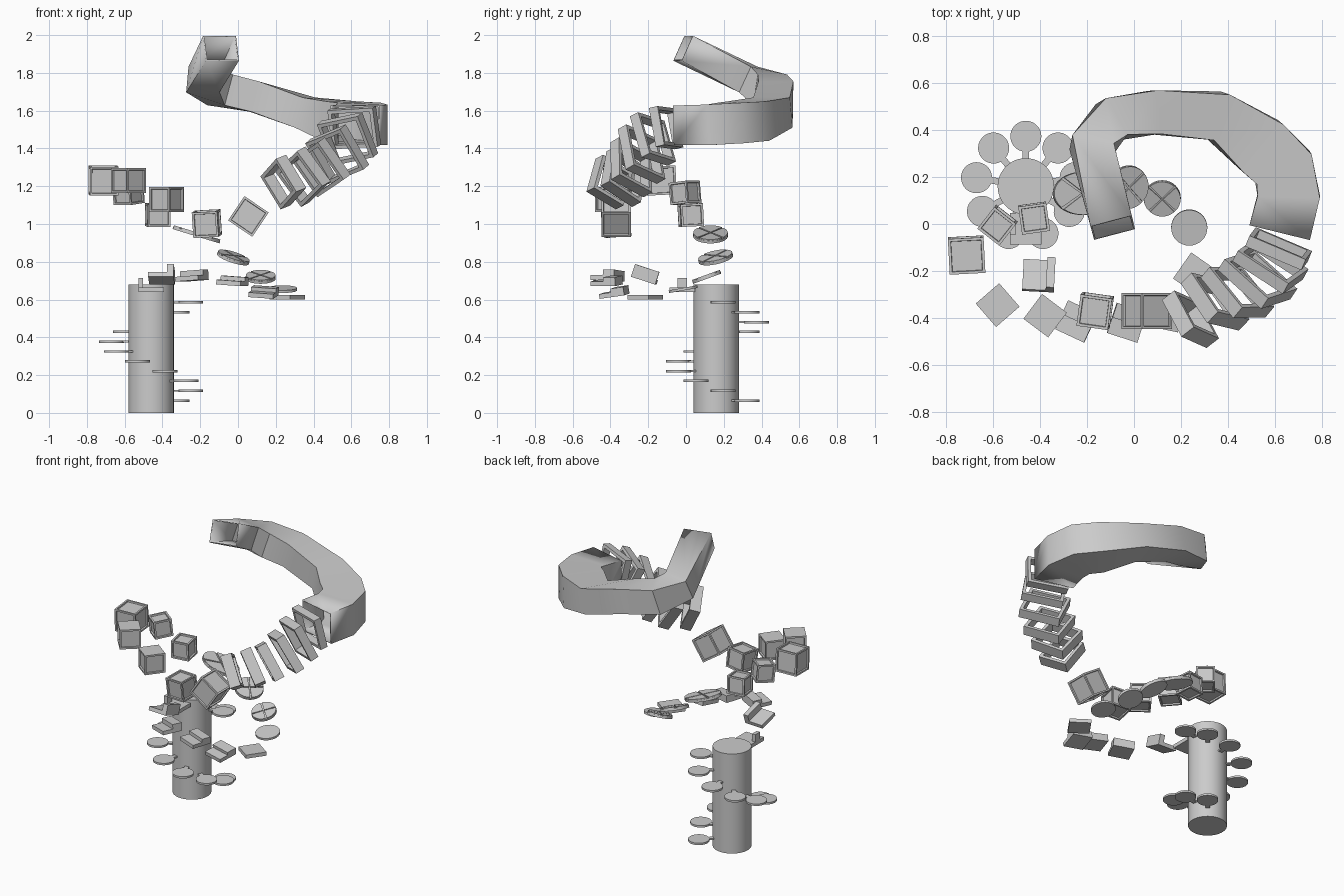
import bpy, bmesh, math
from mathutils import Vector, Matrix, Euler

cube = bpy.data.objects.get("Cube")
if cube:
    bpy.data.objects.remove(cube)

grey = bpy.data.materials.new("plain_grey")
grey.use_nodes = True
grey.diffuse_color = (0.6, 0.6, 0.6, 1)
grey.node_tree.nodes["Principled BSDF"].inputs["Base Color"].default_value = (0.6, 0.6, 0.6, 1)


def finish(bm, name, matrix=Matrix(), smooth=False):
    """Turn a bmesh into a named grey object."""
    bmesh.ops.recalc_face_normals(bm, faces=bm.faces)
    mesh = bpy.data.meshes.new(name)
    bm.to_mesh(mesh)
    bm.free()
    mesh.materials.append(grey)
    ob = bpy.data.objects.new(name, mesh)
    bpy.context.collection.objects.link(ob)
    ob.matrix_world = matrix
    if smooth:
        bpy.ops.object.select_all(action='DESELECT')
        ob.select_set(True)
        bpy.context.view_layer.objects.active = ob
        bpy.ops.object.shade_smooth_by_angle(angle=math.radians(40))
    return ob


def place(pos, rot=(0, 0, 0)):
    return Matrix.Translation(pos) @ Euler([math.radians(a) for a in rot]).to_matrix().to_4x4()


def add_box(bm, size, centre=(0, 0, 0)):
    m = Matrix.Translation(centre) @ Matrix.Diagonal((*size, 1))
    return bmesh.ops.create_cube(bm, size=1, matrix=m)


def add_disc(bm, radius, depth, centre=(0, 0, 0), segments=32):
    bmesh.ops.create_cone(bm, cap_ends=True, segments=segments, radius1=radius, radius2=radius,
                          depth=depth, matrix=Matrix.Translation(centre))


# Tower column
AXIS = Vector((-0.46, 0.16, 0))
bm = bmesh.new()
add_disc(bm, 0.12, 0.68, (0, 0, 0.34), 48)
finish(bm, "column", place(AXIS), True)

# Round steps winding around the column
for i in range(11):
    bm = bmesh.new()
    add_disc(bm, 0.066, 0.013, (0.213, 0, 0))
    add_box(bm, (0.06, 0.028, 0.01), (0.135, 0, 0))
    finish(bm, f"round_step_{i + 1}", place(AXIS + Vector((0, 0, 0.065 + 0.052 * i)), (0, 0, 50 - 40 * i)), True)

# Square tiles: position, rotation, raised depth and raised height
tiles = [
    ((-0.46, -0.02, 0.652), (0, 0, 0), 0.025, 0.05),
    ((-0.405, -0.22, 0.712), (-18, 0, -3), 0.035, 0.045),
    ((-0.245, -0.415, 0.712), (0, -4, -25), 0.065, 0.03),
    ((-0.03, -0.42, 0.688), (0, 4, -18), 0.065, 0.022),
    ((0.135, -0.38, 0.63), (8, 4, -12), 0.07, 0.02),
    ((0.26, -0.215, 0.612), (0, 0, -35), 0, 0),
]
for i, (pos, rot, d, h) in enumerate(tiles):
    bm = bmesh.new()
    add_box(bm, (0.135, 0.135, 0.025))
    if h:
        offset = -0.0675 + d / 2
        if i < 2:      # upright lip
            add_box(bm, (d, 0.135 if i else 0.05, h), (offset if i == 0 else -offset, 0, 0.0125 + h / 2))
        else:          # half-width raised step
            add_box(bm, (0.135, d, h), (0, -offset, 0.0125 + h / 2))
    finish(bm, f"square_tile_{i + 1}", place(pos, rot))

# Floating discs: position, rotation, radii, cross grooves
discs = [
    ((0.235, -0.015, 0.655), (10, 0, 0), (0.077, 0.077), False),
    ((0.12, 0.11, 0.717), (20, 0, 0), (0.079, 0.079), True),
    ((-0.025, 0.157, 0.82), (12, 18, 0), (0.088, 0.093), True),
    ((-0.22, 0.13, 0.942), (0, 17, 0), (0.13, 0.092), True),
]
for i, (pos, rot, radii, cross) in enumerate(discs):
    bm = bmesh.new()
    add_disc(bm, 1, 0.014)
    if cross:
        for q in range(4):
            start = q * math.pi / 2 + math.pi / 4
            shift = 0.05
            mid = start + math.pi / 4
            origin = Vector((math.cos(mid), math.sin(mid), 0)) * shift
            rim = [Vector((math.cos(a), math.sin(a), 0)) * 0.95 + origin * 0.8
                   for a in (start + 0.03 + k * (math.pi / 2 - 0.06) / 8 for k in range(9))]
            face = bm.faces.new([bm.verts.new(p + Vector((0, 0, 0.006))) for p in [origin] + rim])
            top = bmesh.ops.extrude_face_region(bm, geom=[face])["geom"]
            bmesh.ops.translate(bm, vec=(0, 0, 0.008), verts=[v for v in top if isinstance(v, bmesh.types.BMVert)])
    bmesh.ops.scale(bm, vec=(radii[0], radii[1], 1), verts=bm.verts)
    finish(bm, f"floating_disc_{i + 1}", place(pos, rot), True)

# Panelled cubes: position, rotation, size, whether the top is panelled
cubes = [
    ((0.055, -0.37, 1.04), (0, 34, 0), 0.155, True),
    ((-0.165, -0.37, 1.002), (5, -3, -8), 0.135, True),
    ((-0.378, -0.39, 1.13), (0, 0, -37), 0.132, False),
    ((-0.58, -0.345, 1.23), (0, 0, 41), 0.132, False),
    ((-0.712, -0.132, 1.23), (3, 0, 3), 0.152, True),
    ((-0.58, -0.005, 1.165), (6, 0, -38), 0.118, True),
    ((-0.425, 0.025, 1.047), (3, 0, 8), 0.12, True),
]
for i, (pos, rot, size, top) in enumerate(cubes):
    bm = bmesh.new()
    add_box(bm, (size,) * 3)
    bm.normal_update()
    faces = [f for f in bm.faces if top or f.normal.z < 0.5]
    for thick, depth in ((0.016, 0), (0.002, -0.01)):
        bmesh.ops.inset_individual(bm, faces=faces, thickness=thick, depth=depth)
    finish(bm, f"panelled_cube_{i + 1}", place(pos, rot))

# Open rectangular frames: position, outward heading, roll, pitch, width, height, depth
frames = [
    ((0.615, -0.105, 1.51), -23, 3, 12, 0.26, 0.21, 0.05),
    ((0.58, -0.175, 1.45), -33, 10, 24, 0.26, 0.24, 0.055),
    ((0.525, -0.235, 1.37), -42, 17, 27, 0.26, 0.25, 0.06),
    ((0.44, -0.29, 1.30), -51, 23, 27, 0.24, 0.24, 0.065),
    ((0.345, -0.33, 1.25), -56, 29, 24, 0.23, 0.23, 0.07),
    ((0.24, -0.405, 1.222), -62, 28, 20, 0.20, 0.21, 0.07),
]
for i, (pos, heading, roll, pitch, w, h, d) in enumerate(frames):
    bm = bmesh.new()
    wall = 0.02
    for s in (-1, 1):
        add_box(bm, (w, d, wall), (0, 0, s * (h - wall) / 2))
        add_box(bm, (wall, d, h - 2 * wall), (s * (w - wall) / 2, 0, 0))
    m = place(pos, (0, 0, heading)) @ place((0, 0, 0), (0, -roll, 0)) @ place((0, 0, 0), (pitch, 0, 0))
    finish(bm, f"open_frame_{i + 1}", m)

# Hollow square tube: centre, width, height at each station
stations = [
    ((-0.09, -0.015, 1.93), 0.18, 0.145),
    ((-0.18, 0.33, 1.765), 0.18, 0.15),
    ((-0.095, 0.445, 1.71), 0.18, 0.17),
    ((0.085, 0.475, 1.675), 0.185, 0.165),
    ((0.355, 0.46, 1.59), 0.205, 0.165),
    ((0.54, 0.33, 1.545), 0.265, 0.21),
    ((0.635, 0.24, 1.535), 0.265, 0.215),
    ((0.658, 0.12, 1.525), 0.265, 0.215),
    ((0.62, -0.035, 1.522), 0.265, 0.21),
]
centres = [Vector(s[0]) for s in stations]
bm = bmesh.new()
rings = []
for i, (_, w, h) in enumerate(stations):
    tangent = Vector()
    if i > 0:
        tangent += (centres[i] - centres[i - 1]).normalized()
    if i < len(centres) - 1:
        tangent += (centres[i + 1] - centres[i]).normalized()
    tangent.normalize()
    side = tangent.cross(Vector((0, 0, 1))).normalized()
    up = side.cross(tangent)
    rings.append([bm.verts.new(centres[i] + side * a * w / 2 + up * b * h / 2)
                  for a, b in ((-1, -1), (1, -1), (1, 1), (-1, 1))])
for r0, r1 in zip(rings, rings[1:]):
    for k in range(4):
        bm.faces.new((r0[k], r0[(k + 1) % 4], r1[(k + 1) % 4], r1[k]))
tube = finish(bm, "square_tube", smooth=True)
shell = tube.modifiers.new("wall", 'SOLIDIFY')
shell.thickness = 0.01
shell.offset = -1
